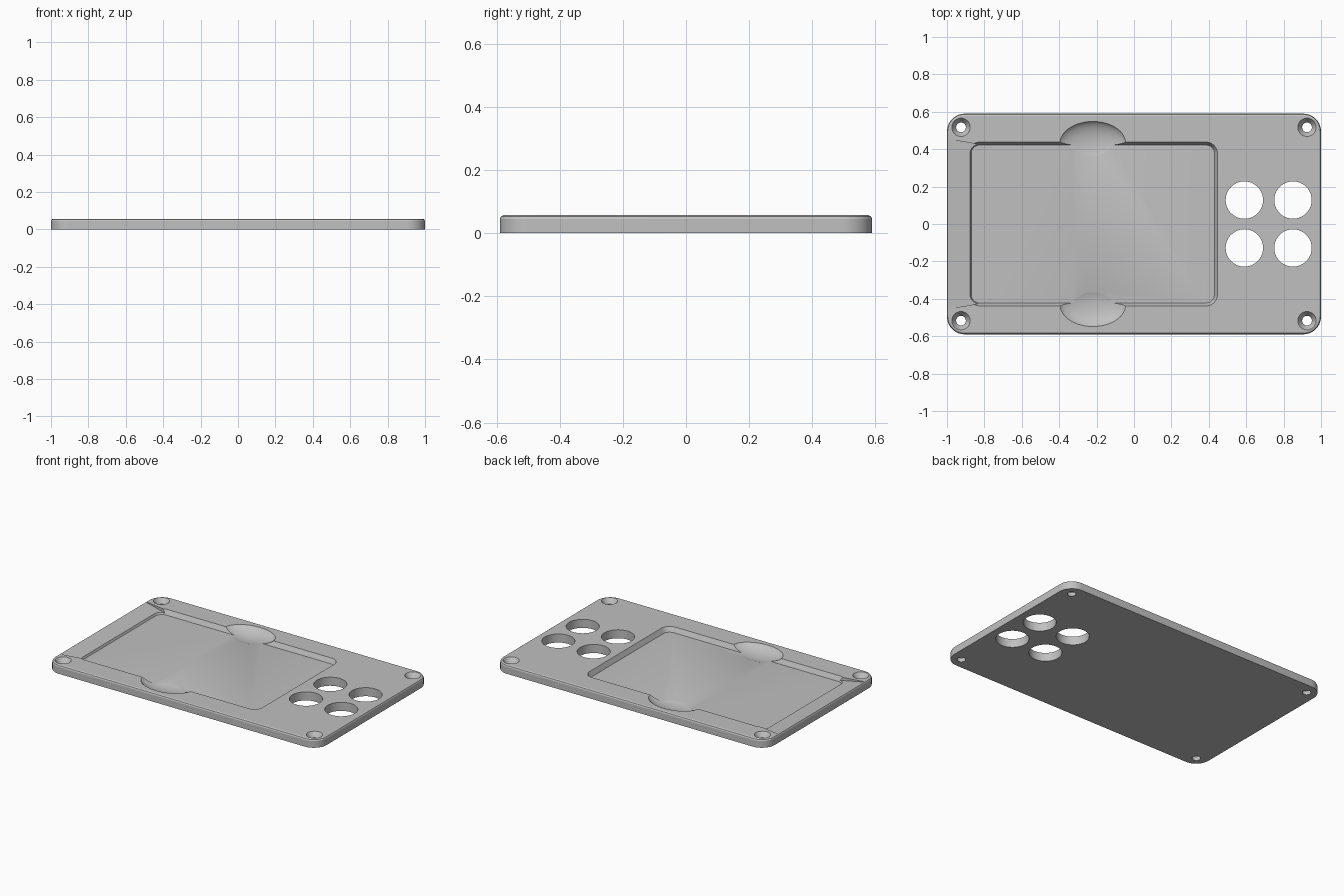
import bpy, bmesh
from math import sin, cos, pi, radians

cube = bpy.data.objects.get("Cube")
if cube:
    bpy.data.objects.remove(cube, do_unlink=True)

grey = bpy.data.materials.new("plain_grey")
grey.use_nodes = True
colour = (0.53, 0.53, 0.53, 1)
grey.diffuse_color = colour
grey.node_tree.nodes["Principled BSDF"].inputs["Base Color"].default_value = colour

TOP, FLOOR = 0.057, 0.026


def ring(cx, cy, hx, hy, r, z, n=10):
    """Rounded rectangle outline at height z (a circle when r = hx = hy)."""
    pts = []
    for q, (sx, sy) in enumerate([(1, 1), (-1, 1), (-1, -1), (1, -1)]):
        for i in range(n + 1):
            a = (q + i / n) * pi / 2
            pts.append((cx + sx * (hx - r) + r * cos(a),
                        cy + sy * (hy - r) + r * sin(a), z))
    return pts


def finish(name, bm):
    bmesh.ops.remove_doubles(bm, verts=bm.verts, dist=1e-5)
    bmesh.ops.recalc_face_normals(bm, faces=bm.faces)
    mesh = bpy.data.meshes.new(name)
    bm.to_mesh(mesh)
    bm.free()
    mesh.materials.append(grey)
    obj = bpy.data.objects.new(name, mesh)
    bpy.context.collection.objects.link(obj)
    return obj


def loft(name, rings):
    """Closed solid through a stack of matching outlines."""
    bm = bmesh.new()
    rows = [[bm.verts.new(p) for p in r] for r in rings]
    for low, high in zip(rows, rows[1:]):
        for i in range(len(low)):
            j = (i + 1) % len(low)
            bm.faces.new((low[i], low[j], high[j], high[i]))
    bm.faces.new(rows[0][::-1])
    bm.faces.new(rows[-1])
    return finish(name, bm)


def round_cutter(name, x, y, profile):
    return loft(name, [ring(x, y, r, r, r, z) for r, z in profile])


# Plate with a softened top edge
plate = loft("base_plate", [ring(0, 0, 1 - d, 0.59 - d, 0.095 - d, z) for d, z in
                            [(0, 0), (0, 0.045), (0.004, 0.053), (0.012, TOP)]])
cutters = []

# Recessed tray with sloping walls
cutters.append(loft("tray_cutter", [
    ring(-0.22, 0, 0.65 + d, 0.422 + d, 0.045 + d, z)
    for d, z in [(0, FLOOR), (0.016, TOP), (0.016, 0.1)]]))

# Flared entry ramp on the right-hand end
outline = [(-1.03, -0.46, 0.059), (-0.82, -0.424, 0.032),
           (-0.82, 0.424, 0.032), (-1.03, 0.46, 0.059)]
cutters.append(loft("ramp_cutter", [outline, [(x, y, 0.1) for x, y, z in outline]]))

# Finger scoops on both long sides of the tray
for side in (-1, 1):
    bm = bmesh.new()
    bmesh.ops.create_uvsphere(bm, u_segments=64, v_segments=40, radius=1)
    bmesh.ops.scale(bm, vec=(0.184, 0.122, 0.06), verts=bm.verts)
    bmesh.ops.translate(bm, vec=(-0.22, side * 0.432, 0.075), verts=bm.verts)
    cutters.append(finish("scoop_cutter", bm))

# Four large button holes
for x in (0.59, 0.85):
    for y in (-0.128, 0.128):
        cutters.append(round_cutter("button_cutter", x, y, [(0.1, -0.05), (0.1, 0.1)]))

# Countersunk screw holes in the corners
for x in (-0.925, 0.925):
    for y in (-0.517, 0.517):
        cutters.append(round_cutter("screw_cutter", x, y, [
            (0.026, -0.05), (0.026, 0.025), (0.049, TOP), (0.049, 0.1)]))

# Cut everything from the plate and bake the result
for cutter in cutters:
    cutter.hide_render = True
    mod = plate.modifiers.new(cutter.name, "BOOLEAN")
    mod.operation = "DIFFERENCE"
    mod.solver = "EXACT"
    mod.object = cutter
bpy.context.view_layer.update()
graph = bpy.context.evaluated_depsgraph_get()
baked = bpy.data.meshes.new_from_object(plate.evaluated_get(graph))
plate.modifiers.clear()
plate.data = baked
for cutter in cutters:
    bpy.data.objects.remove(cutter, do_unlink=True)

bpy.ops.object.select_all(action="DESELECT")
plate.select_set(True)
bpy.context.view_layer.objects.active = plate
bpy.ops.object.shade_smooth_by_angle(angle=radians(25))
